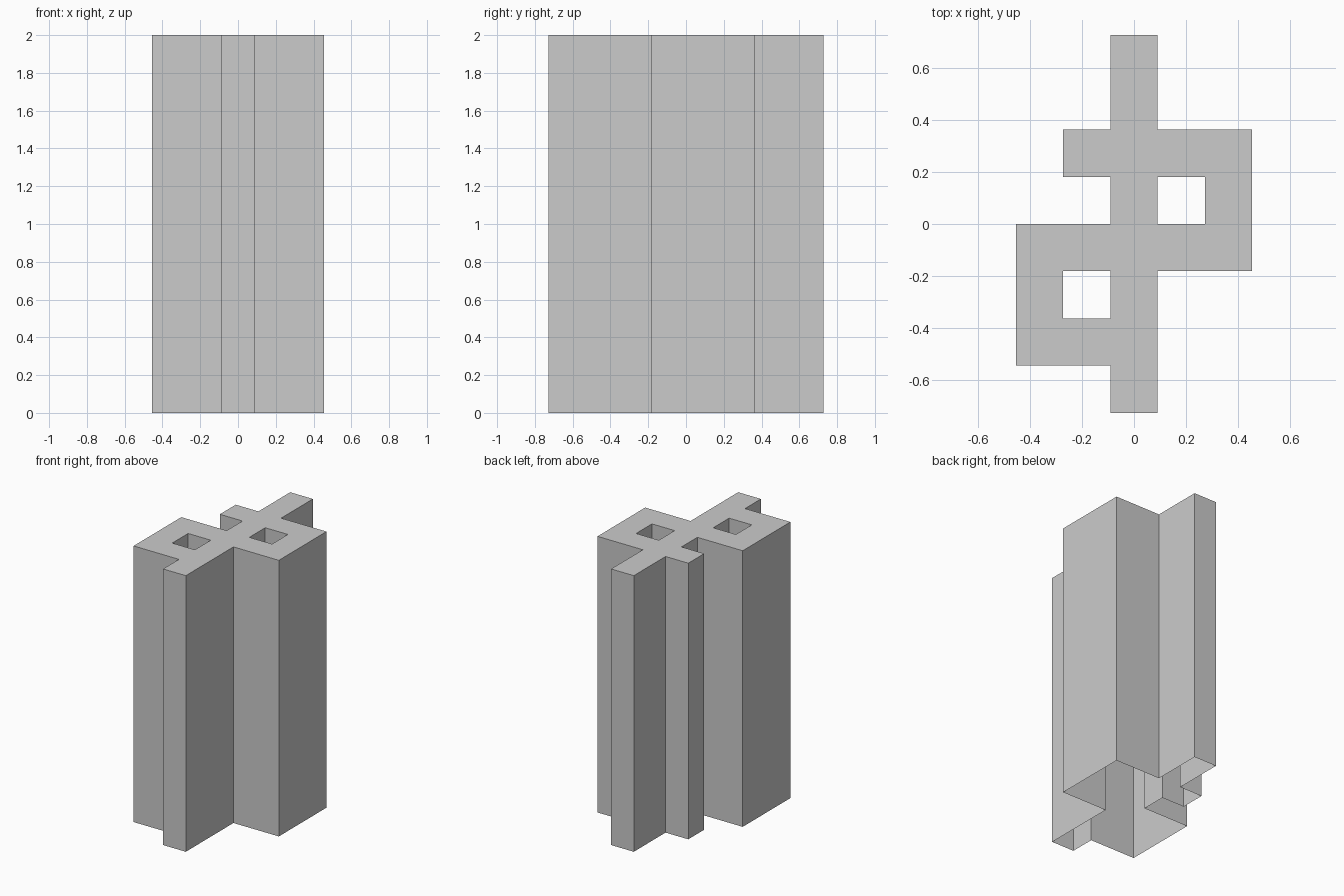
import bpy, bmesh
from math import radians

if "Cube" in bpy.data.objects:
    bpy.data.objects.remove(bpy.data.objects["Cube"])

CELL = 2 / 11          # the plan is drawn on a grid, the block is 11 cells high
TOP = 2.0
HOLE_BOTTOM = TOP - 2 * CELL

# Plan seen from above: # = solid, o = square opening in the top
PLAN = ["..#..",
        "..#..",
        ".####",
        "..#o#",
        "#####",
        "#o#..",
        "###..",
        "..#.."]
ROWS, COLS = len(PLAN), len(PLAN[0])


def cell(r, c):
    return PLAN[r][c] if 0 <= r < ROWS and 0 <= c < COLS else "."


bm = bmesh.new()


def quad(points):
    bm.faces.new([bm.verts.new(p) for p in points])


for r in range(ROWS):
    for c in range(COLS):
        if cell(r, c) != "#":
            continue
        x0, x1 = (c - COLS / 2) * CELL, (c + 1 - COLS / 2) * CELL
        y0, y1 = (ROWS / 2 - r - 1) * CELL, (ROWS / 2 - r) * CELL
        corners = [(x0, y0), (x1, y0), (x1, y1), (x0, y1)]
        # Top plate
        quad([(x, y, TOP) for x, y in corners])
        # Outer walls reach the ground (open underneath), openings get short sleeves
        for i, (dr, dc) in enumerate([(1, 0), (0, 1), (-1, 0), (0, -1)]):
            side = cell(r + dr, c + dc)
            if side != "#":
                low = HOLE_BOTTOM if side == "o" else 0.0
                a, b = corners[i], corners[(i + 1) % 4]
                quad([(*a, low), (*b, low), (*b, TOP), (*a, TOP)])

# Weld the pieces and clear the flat grid lines
bmesh.ops.remove_doubles(bm, verts=bm.verts[:], dist=1e-4)
bmesh.ops.dissolve_limit(bm, angle_limit=radians(1),
                         verts=bm.verts[:], edges=bm.edges[:])

mesh = bpy.data.meshes.new("extruded_block")
bm.to_mesh(mesh)
bm.free()
block = bpy.data.objects.new("extruded_block", mesh)
bpy.context.collection.objects.link(block)
